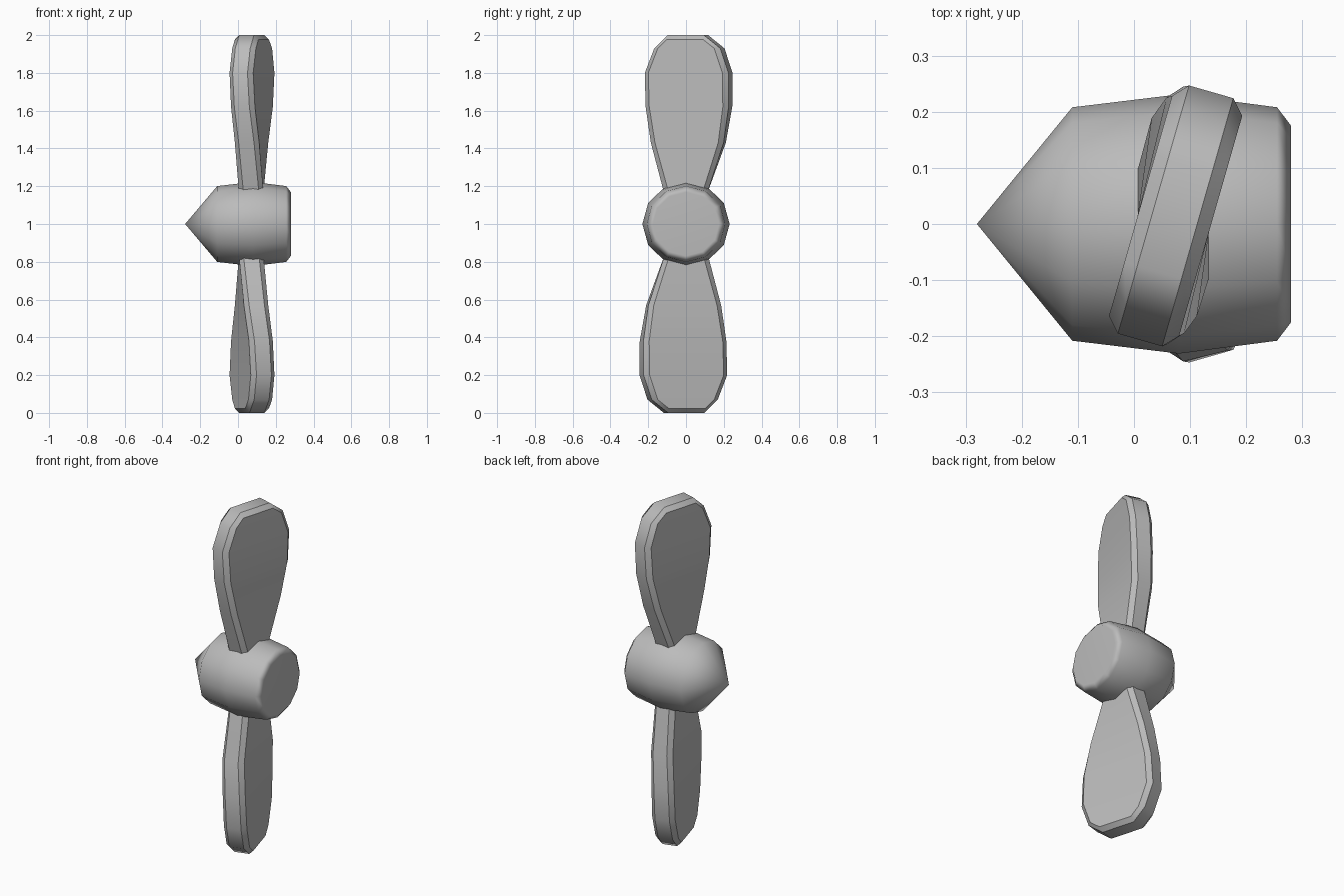
import bpy
import bmesh
from math import sin, cos, pi, radians

cube = bpy.data.objects.get("Cube")
if cube:
    bpy.data.objects.remove(cube, do_unlink=True)

grey = bpy.data.materials.new("plain grey")
grey.use_nodes = True
COLOUR = (0.5, 0.5, 0.5, 1)
grey.diffuse_color = COLOUR
grey.node_tree.nodes["Principled BSDF"].inputs["Base Color"].default_value = COLOUR


def skin(name, rings, cap_start=True):
    """Join rings of equal length into a closed solid."""
    bm = bmesh.new()
    loops = [[bm.verts.new(p) for p in ring] for ring in rings]
    n = len(loops[0])
    for a, b in zip(loops, loops[1:]):
        for i in range(n):
            j = (i + 1) % n
            bm.faces.new((a[i], a[j], b[j], b[i]))
    if cap_start:
        bm.faces.new(loops[0])
    bm.faces.new(loops[-1])
    bmesh.ops.remove_doubles(bm, verts=bm.verts, dist=0.0005)
    bmesh.ops.recalc_face_normals(bm, faces=bm.faces)
    mesh = bpy.data.meshes.new(name)
    bm.to_mesh(mesh)
    bm.free()
    mesh.materials.append(grey)
    obj = bpy.data.objects.new(name, mesh)
    bpy.context.collection.objects.link(obj)
    return obj


def smooth(obj, angle):
    bpy.ops.object.select_all(action="DESELECT")
    obj.select_set(True)
    bpy.context.view_layer.objects.active = obj
    bpy.ops.object.shade_smooth_by_angle(angle=radians(angle))
    obj.modifiers.new("weighted normals", "WEIGHTED_NORMAL").keep_sharp = True


# Hub: twelve-sided spinner with a pointed nose and a chamfered back
SIDES = 12
profile = [(-0.28, 0), (-0.11, 0.208), (0.08, 0.231), (0.255, 0.208), (0.28, 0.175)]
hub = skin("hub", [
    [(x, r * cos(2 * pi * i / SIDES), 1 + 0.965 * r * sin(2 * pi * i / SIDES))
     for i in range(SIDES)]
    for x, r in profile], cap_start=False)
smooth(hub, 60)

# Blades: height above the hub axis, trailing and leading edge
stations = [(0.05, -0.09, 0.09), (0.19, -0.122, 0.122), (0.43, -0.182, 0.207),
            (0.62, -0.21, 0.242), (0.80, -0.215, 0.245), (0.93, -0.163, 0.2),
            (1.0, -0.09, 0.11)]
HALF_THICK = 0.065


def blade(name, side):
    rings = []
    for h, back, front in stations:
        twist = radians(16) * min(max((h - 0.15) / 0.55, 0), 1)
        ring = []
        for chord, t in ((back, -1), (front, -1), (front, 1), (back, 1)):
            x = 0.07 + chord * sin(twist) + t * HALF_THICK * cos(twist)
            y = chord * cos(twist) - t * HALF_THICK * sin(twist)
            ring.append((x, side * y, 1 + side * h))
        rings.append(ring)
    obj = skin(name, rings)
    bevel = obj.modifiers.new("rounded rim", "BEVEL")
    bevel.width = 0.024
    bevel.segments = 1
    bevel.limit_method = "ANGLE"
    bevel.angle_limit = radians(65)
    smooth(obj, 60)


blade("upper_blade", 1)
blade("lower_blade", -1)
